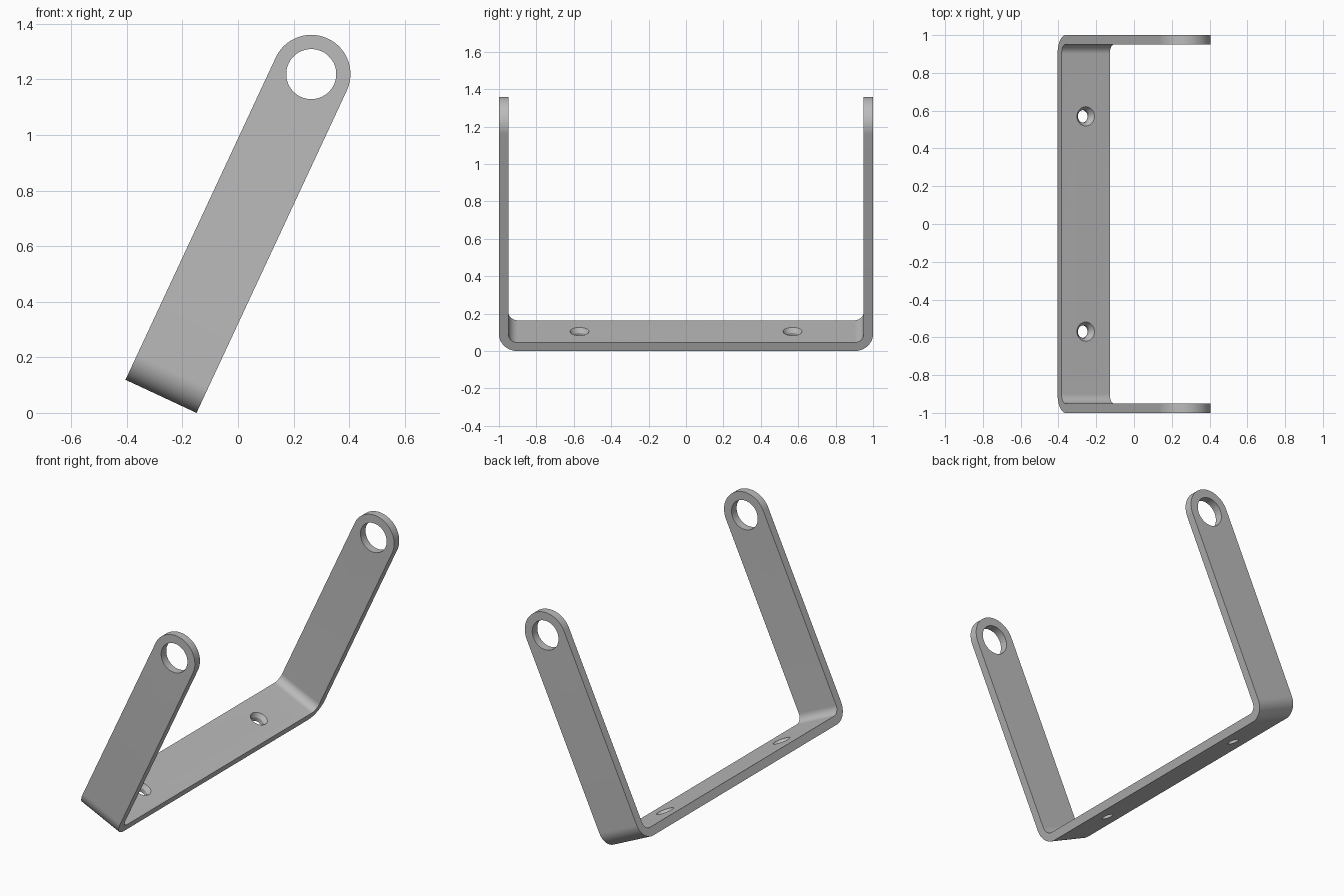
import bpy
import bmesh
from math import sin, cos, pi, radians
from mathutils import Vector, Matrix

WIDTH = 0.282        # strip width
THICK = 0.05         # sheet thickness
BEND = 0.1           # outer bend radius
REACH = 1.279        # base to eye centre
TILT = radians(25)
HALF = WIDTH / 2

if "Cube" in bpy.data.objects:
    bpy.data.objects.remove(bpy.data.objects["Cube"])

steel = bpy.data.materials.new("grey_steel")
steel.use_nodes = True
grey = (0.5, 0.5, 0.5, 1)
steel.diffuse_color = grey
steel.node_tree.nodes["Principled BSDF"].inputs["Base Color"].default_value = grey


def arc(cx, cy, r, start, end, steps):
    """Points on an arc, angles in radians."""
    return [(cx + r * cos(start + (end - start) * i / steps),
             cy + r * sin(start + (end - start) * i / steps)) for i in range(steps + 1)]


def finish(name, bm):
    bmesh.ops.recalc_face_normals(bm, faces=bm.faces)
    mesh = bpy.data.meshes.new(name)
    bm.to_mesh(mesh)
    bm.free()
    mesh.materials.append(steel)
    obj = bpy.data.objects.new(name, mesh)
    bpy.context.collection.objects.link(obj)
    return obj


def prism(name, points, push):
    """Solid made by pushing a closed outline along a vector."""
    bm = bmesh.new()
    face = bm.faces.new([bm.verts.new(p) for p in points])
    new = bmesh.ops.extrude_face_region(bm, geom=[face])["geom"]
    bmesh.ops.translate(bm, vec=push, verts=[v for v in new if isinstance(v, bmesh.types.BMVert)])
    return finish(name, bm)


def lathe(name, profile, y):
    """Solid of revolution about a vertical axis at the given y."""
    bm = bmesh.new()
    verts = [bm.verts.new((r, y, z)) for r, z in profile]
    edges = [bm.edges.new(pair) for pair in zip(verts, verts[1:])]
    bmesh.ops.spin(bm, geom=verts + edges, cent=(0, y, 0), axis=(0, 0, 1),
                   angle=2 * pi, steps=48, use_merge=True)
    bmesh.ops.remove_doubles(bm, verts=bm.verts, dist=1e-5)
    return finish(name, bm)


def cut(target, cutter, operation):
    cutter.hide_render = True
    mod = target.modifiers.new(cutter.name, "BOOLEAN")
    mod.object = cutter
    mod.operation = operation
    mod.solver = "EXACT"
    bpy.context.view_layer.objects.active = target
    bpy.ops.object.modifier_apply(modifier=mod.name)
    bpy.data.objects.remove(cutter)


# Bent strip: U-shaped section pushed across its width
top = REACH + HALF + 0.1
centre = 1 - BEND
outer = [(1, top)] + arc(centre, BEND, BEND, 0, -pi / 2, 16)
inner = arc(centre, BEND, BEND - THICK, -pi / 2, 0, 16) + [(1 - THICK, top)]
section = (outer + [(-y, z) for y, z in reversed(outer)]
           + [(-y, z) for y, z in reversed(inner)] + inner)
bracket = prism("bracket", [(-HALF, y, z) for y, z in section], Vector((WIDTH, 0, 0)))

# Rounded arm ends (oversize below so only the tips are trimmed)
wide = HALF + 0.00005
tip = [(-wide, -1), (wide, -1)] + arc(0, REACH, wide, 0, pi, 48)
cut(bracket, prism("arm_tips", [(x, -2, z) for x, z in tip], Vector((0, 4, 0))), "INTERSECT")

# Pivot eyes through both arms
eye = arc(0, REACH, 0.09, 0, 2 * pi, 64)[:-1]
cut(bracket, prism("pivot_eyes", [(x, -2, z) for x, z in eye], Vector((0, 4, 0))), "DIFFERENCE")

# Countersunk screw holes in the base
for side in (-1, 1):
    profile = [(0, -0.1), (0.034, -0.1), (0.034, 0.025), (0.051, THICK), (0.051, 0.1), (0, 0.1)]
    cut(bracket, lathe("screw_hole", profile, side * 0.57), "DIFFERENCE")

# Lean the bracket about its front-to-back axis
place = Matrix.Translation((-0.277, 0, HALF * sin(TILT))) @ Matrix.Rotation(TILT, 4, "Y")
bracket.data.transform(place)

bpy.ops.object.select_all(action="DESELECT")
bracket.select_set(True)
bpy.context.view_layer.objects.active = bracket
bpy.ops.object.shade_smooth_by_angle(angle=radians(30))
